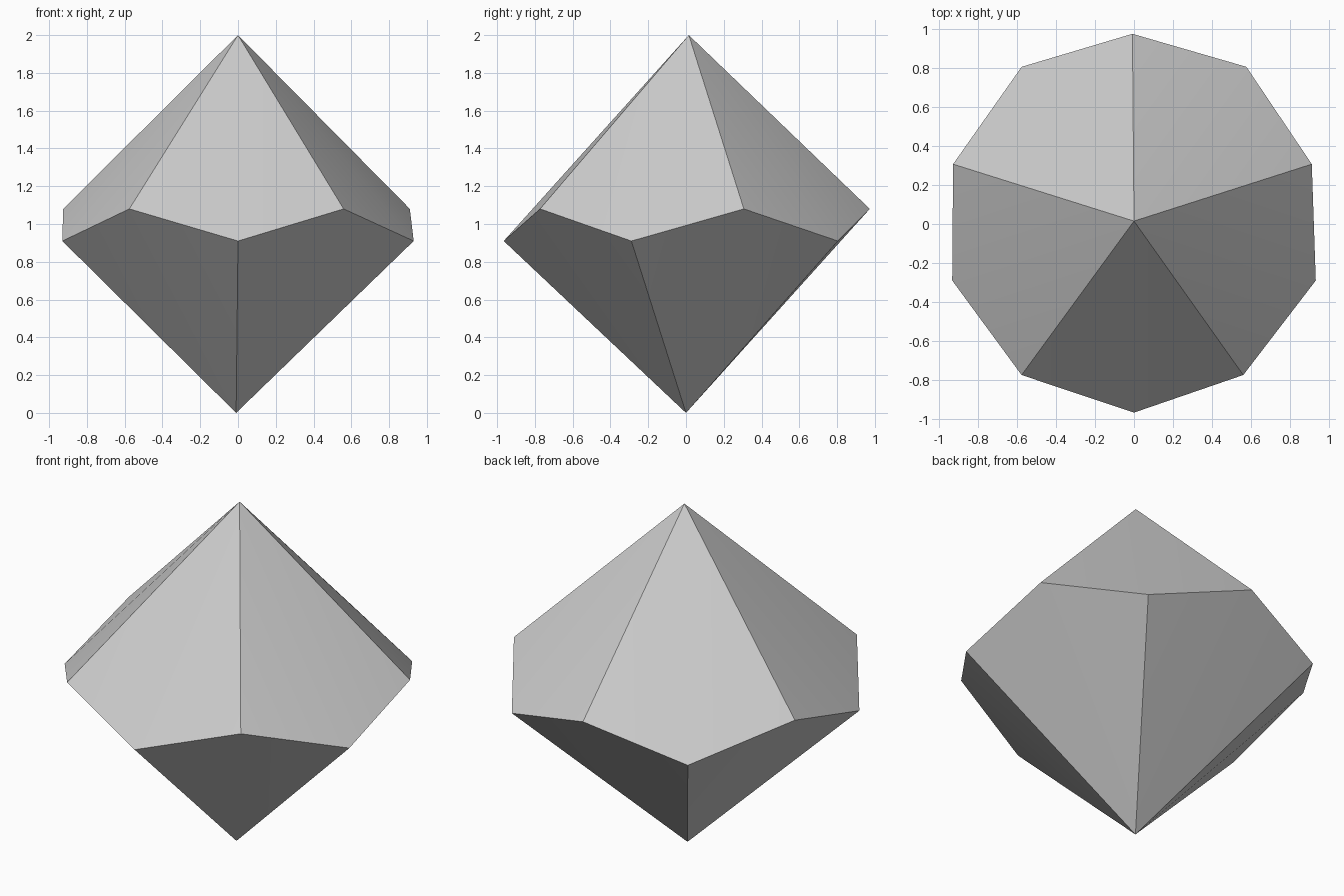
import bpy, bmesh, math

cube = bpy.data.objects.get("Cube")
if cube:
    bpy.data.objects.remove(cube, do_unlink=True)

SIDES = 5

# Single flat colour
grey = bpy.data.materials.new("light_grey")
grey.use_nodes = True
colour = (0.6, 0.6, 0.6, 1)
grey.diffuse_color = colour
grey.node_tree.nodes["Principled BSDF"].inputs["Base Color"].default_value = colour

bm = bmesh.new()


def ring(cx, cy, radius, z, start):
    """Five corners evenly spaced around the girdle."""
    corners = []
    for i in range(SIDES):
        a = math.radians(start + i * 360 / SIDES)
        corners.append(bm.verts.new((cx + radius * math.cos(a), cy + radius * math.sin(a), z)))
    return corners


# Two tips and the zigzag girdle between them
top = bm.verts.new((0, 0.015, 2))
bottom = bm.verts.new((-0.01, 0, 0))
low = ring(0, 0.013, 0.978, 0.91, -90)
high = ring(-0.008, 0.008, 0.965, 1.08, -54)

# Kite facets, each folded very slightly along its long diagonal
for i in range(SIDES):
    j = (i + 1) % SIDES
    bm.faces.new((top, high[i - 1], low[i]))
    bm.faces.new((top, low[i], high[i]))
    bm.faces.new((bottom, high[i], low[i]))
    bm.faces.new((bottom, low[j], high[i]))
bmesh.ops.recalc_face_normals(bm, faces=bm.faces)

mesh = bpy.data.meshes.new("ten_sided_die")
bm.to_mesh(mesh)
bm.free()
mesh.materials.append(grey)
die = bpy.data.objects.new("ten_sided_die", mesh)
bpy.context.collection.objects.link(die)

# Smooth only across the faint fold inside each kite
bpy.ops.object.select_all(action="DESELECT")
die.select_set(True)
bpy.context.view_layer.objects.active = die
bpy.ops.object.shade_smooth_by_angle(angle=math.radians(20))
